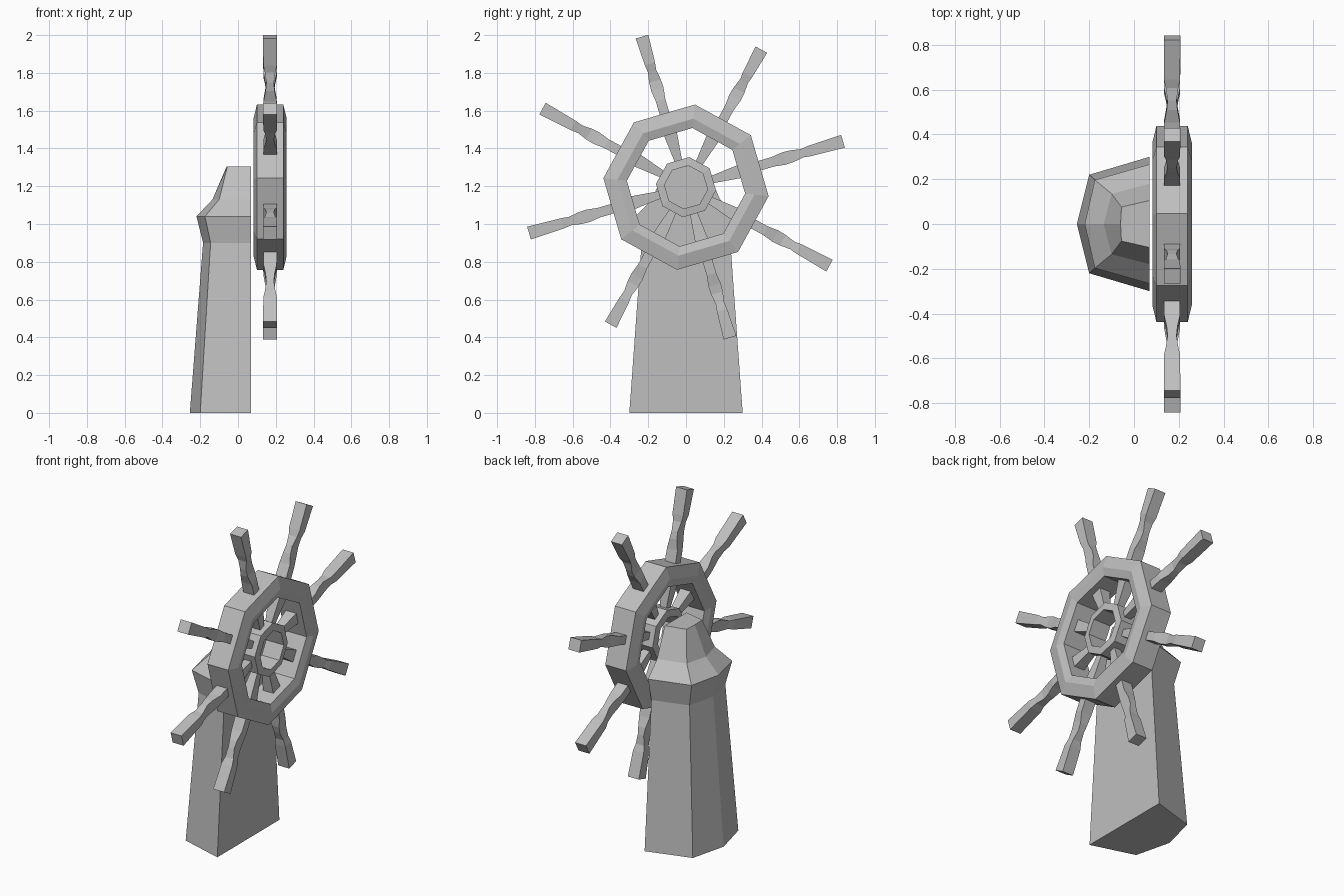
import bpy, bmesh
from math import cos, sin, radians
from mathutils import Vector

default = bpy.data.objects.get("Cube")
if default:
    bpy.data.objects.remove(default, do_unlink=True)

grey = bpy.data.materials.new("plain grey")
grey.use_nodes = True
grey.diffuse_color = (0.52, 0.52, 0.52, 1)
grey.node_tree.nodes["Principled BSDF"].inputs["Base Color"].default_value = (0.52, 0.52, 0.52, 1)

CENTRE = Vector((0.17, 0, 1.195))
SIDES = 8
STEP = 360 / SIDES


def loft(name, rings, closed=False):
    """Skin a list of equal-length point rings; cap the ends unless closed."""
    bm = bmesh.new()
    rows = [[bm.verts.new(p) for p in ring] for ring in rings]
    pairs = list(zip(rows, rows[1:]))
    if closed:
        pairs.append((rows[-1], rows[0]))
    else:
        bm.faces.new(rows[0])
        bm.faces.new(rows[-1])
    for a, b in pairs:
        n = len(a)
        for i in range(n):
            j = (i + 1) % n
            bm.faces.new((a[i], a[j], b[j], b[i]))
    bmesh.ops.recalc_face_normals(bm, faces=bm.faces)
    mesh = bpy.data.meshes.new(name)
    bm.to_mesh(mesh)
    bm.free()
    mesh.materials.append(grey)
    obj = bpy.data.objects.new(name, mesh)
    bpy.context.collection.objects.link(obj)
    return obj


def radial(angle):
    return Vector((0, cos(radians(angle)), sin(radians(angle))))


def wheel_ring(name, half_profile):
    """Octagonal ring from (radius, half depth) points, mirrored front to back."""
    profile = half_profile + [(r, -x) for r, x in reversed(half_profile)]
    rings = [[CENTRE + radial(-6.2 + k * STEP) * r + Vector((x, 0, 0)) for r, x in profile]
             for k in range(SIDES)]
    return loft(name, rings, closed=True)


# Rim and hub
wheel_ring("wheel_rim", [(0.315, 0.075), (0.365, 0.088), (0.44, 0.07)])
wheel_ring("wheel_hub", [(0.115, 0.06), (0.16, 0.055)])

# Turned spokes: radius, half depth, half width
spoke_profile = [(0.125, 0.02, 0.018), (0.29, 0.035, 0.035), (0.40, 0.036, 0.026),
                 (0.48, 0.035, 0.026), (0.54, 0.024, 0.034), (0.585, 0.02, 0.032),
                 (0.64, 0.028, 0.023), (0.68, 0.036, 0.028)]
for k in range(SIDES):
    angle = 16.3 + k * STEP
    out, side = radial(angle), radial(angle + 90)
    tip = 0.83 if abs(out.z) > 0.7 else 0.866
    rings = []
    for r, depth, width in spoke_profile + [(tip, 0.037, 0.035)]:
        c = CENTRE + out * r
        rings.append([c + Vector((sx * depth, 0, 0)) + side * (sy * width)
                      for sx, sy in ((-1, -1), (1, -1), (1, 1), (-1, 1))])
    loft(f"spoke_{k + 1}", rings)

# Pedestal: height, flat half width, corner x, corner half width, ridge x
levels = [(0, 0.30, -0.20, 0.22, -0.255), (0.90, 0.235, -0.145, 0.173, -0.185),
          (1.04, 0.267, -0.175, 0.197, -0.22), (1.13, 0.18, -0.10, 0.135, -0.135),
          (1.305, 0.105, -0.056, 0.076, -0.06)]
loft("pedestal", [[(0.07, -w, z), (0.07, w, z), (cx, cw, z), (rx, 0, z), (cx, -cw, z)]
                  for z, w, cx, cw, rx in levels])
